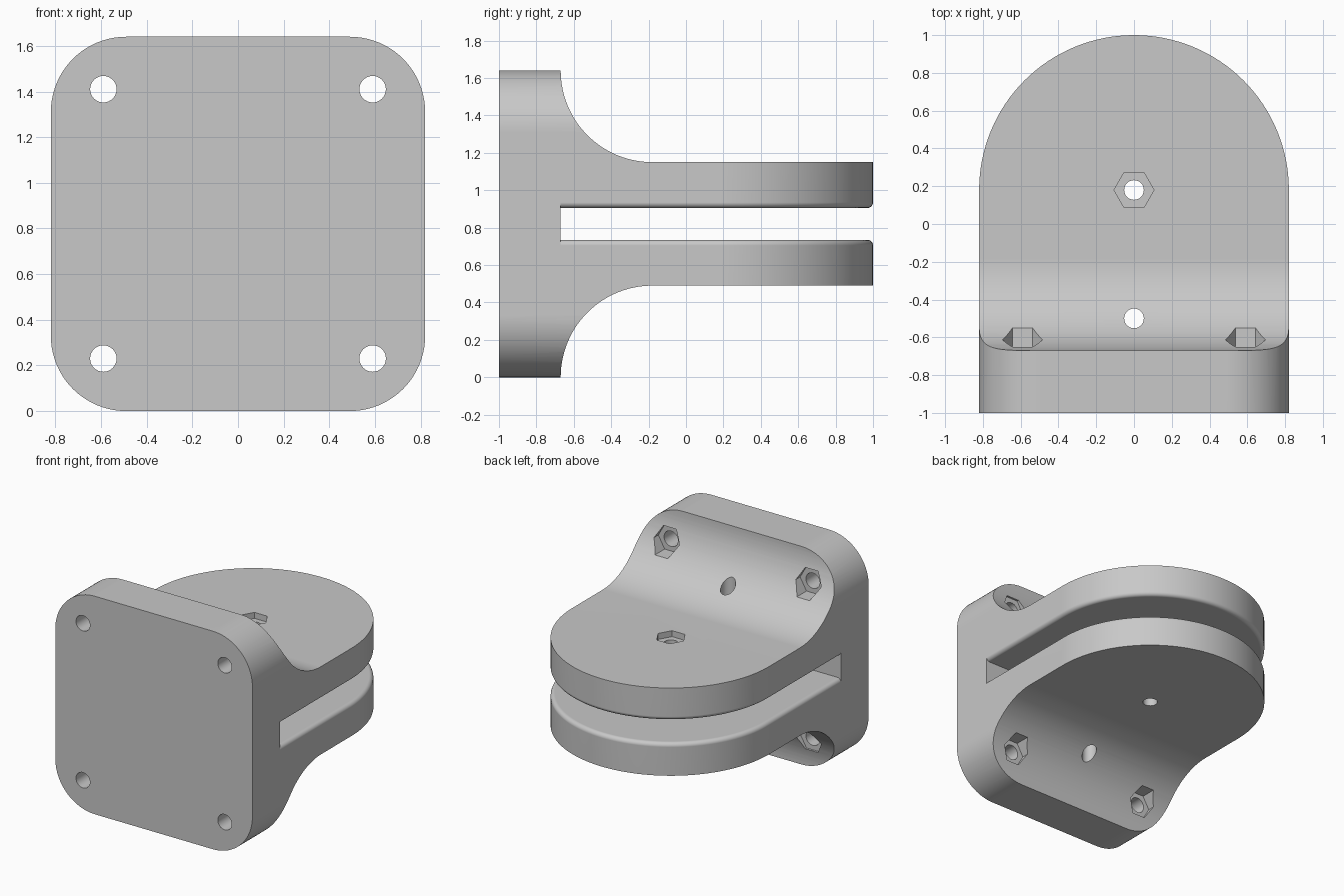
import bpy, bmesh, math
from mathutils import Vector

if "Cube" in bpy.data.objects:
    bpy.data.objects.remove(bpy.data.objects["Cube"], do_unlink=True)

HALF = 0.82          # half width of the mounting plate
MID = 0.82           # height of the symmetry plane
PLATE_BACK = -0.67
ARM = 0.33           # arm outer face, measured from the symmetry plane
SLOT = 0.085         # half height of the slot
LIP = 0.03           # rounding of the slot edges
PIVOT_Y = 0.18

grey = bpy.data.materials.new("light grey")
grey.use_nodes = True
grey.diffuse_color = (0.58, 0.58, 0.58, 1)
grey.node_tree.nodes["Principled BSDF"].inputs["Base Color"].default_value = grey.diffuse_color


def arc(cx, cy, r, start, end, n):
    return [(cx + r * math.cos(math.radians(start + (end - start) * i / n)),
             cy + r * math.sin(math.radians(start + (end - start) * i / n))) for i in range(n + 1)]


def loft(name, rings):
    """Solid skinned through equal-length rings of 3D points."""
    bm = bmesh.new()
    rows = [[bm.verts.new(p) for p in ring] for ring in rings]
    n = len(rows[0])
    for a, b in zip(rows, rows[1:]):
        for i in range(n):
            bm.faces.new((a[i], a[(i + 1) % n], b[(i + 1) % n], b[i]))
    bm.faces.new(rows[0][::-1])
    bm.faces.new(rows[-1])
    bmesh.ops.recalc_face_normals(bm, faces=bm.faces)
    mesh = bpy.data.meshes.new(name)
    bm.to_mesh(mesh)
    bm.free()
    mesh.materials.append(grey)
    obj = bpy.data.objects.new(name, mesh)
    bpy.context.collection.objects.link(obj)
    return obj


def prism(name, outline, axis, lo, hi):
    """Extrude a 2D outline along x, y or z."""
    place = {"x": lambda u, v, w: (w, u, v),
             "y": lambda u, v, w: (u, w, v),
             "z": lambda u, v, w: (u, v, w)}[axis]
    return loft(name, [[place(u, v, w) for u, v in outline] for w in (lo, hi)])


def combine(target, tool, operation):
    mod = target.modifiers.new("cut", "BOOLEAN")
    mod.operation, mod.solver, mod.object = operation, "EXACT", tool
    with bpy.context.temp_override(object=target, active_object=target, selected_objects=[target]):
        bpy.ops.object.modifier_apply(modifier=mod.name)
    bpy.data.objects.remove(tool, do_unlink=True)


def circle(cx, cy, r, n=32):
    return arc(cx, cy, r, 0, 360, n)[:-1]


def tongue(inset, back):
    """Straight sides with a round end."""
    r = HALF - inset
    return [(-r, back), (r, back)] + arc(0, PIVOT_Y, r, 0, 180, 64)


# Side profile: plate, two concave fillets and the arm block
R = MID - ARM
fy = PLATE_BACK + R
profile = [(-1, 0)] + arc(fy, 0, R, 180, 90, 28)
profile += [(1.1, MID - ARM), (1.1, MID + ARM)]
profile += arc(fy, 2 * MID, R, 270, 180, 28) + [(-1, 2 * MID)]
bracket = prism("clevis_bracket", profile, "x", -0.95, 0.95)

# Rounded square seen from the front
c, cr = 0.49, HALF - 0.49
square = []
for sx, sz, a in ((1, 1, 0), (-1, 1, 90), (-1, -1, 180), (1, -1, 270)):
    square += arc(sx * c, MID + sz * c, cr, a, a + 90, 20)
combine(bracket, prism("square_limit", square, "y", -1.2, 1.2), "INTERSECT")

# Round-ended tongue seen from above
combine(bracket, prism("tongue_limit", tongue(0, -1.3), "z", -0.2, 1.9), "INTERSECT")

# Slot between the arms, with rounded lips left standing
box = [(-1, PLATE_BACK), (1, PLATE_BACK), (1, 1.2), (-1, 1.2)]
slot = prism("slot_cutter", box, "z", MID - SLOT - LIP, MID + SLOT + LIP)
for s in (-1, 1):
    levels = [(0, LIP * 2)]
    for i in range(7):
        t = math.radians(15 * i)
        levels.append((LIP * (1 - math.cos(t)), LIP * (1 - math.sin(t))))
    rings = [[(x, y, MID + s * (SLOT + h)) for x, y in tongue(inset, -0.9)] for inset, h in levels]
    combine(slot, loft("lip", rings), "DIFFERENCE")
combine(bracket, slot, "DIFFERENCE")

# Corner screw holes with hexagonal nut pockets in the fillets
for sx in (-1, 1):
    for sz in (-1, 1):
        x, z = sx * 0.59, MID + sz * 0.59
        combine(bracket, prism("screw_hole", circle(x, z, 0.058), "y", -1.2, -0.4), "DIFFERENCE")
        combine(bracket, prism("nut_pocket", circle(x, z, 0.106, 6), "y", -0.665, -0.4), "DIFFERENCE")

# Vertical holes, and the nut pocket on the upper arm
for y in (PIVOT_Y, -0.5):
    combine(bracket, prism("pin_hole", circle(0, y, 0.052), "z", -0.2, 1.9), "DIFFERENCE")
combine(bracket, prism("pin_pocket", circle(0, PIVOT_Y, 0.106, 6), "z", MID + ARM - 0.045, 1.5), "DIFFERENCE")

# Smooth curved walls, keep hard edges crisp
bpy.ops.object.select_all(action="DESELECT")
bracket.select_set(True)
bpy.context.view_layer.objects.active = bracket
bpy.ops.object.shade_smooth_by_angle(angle=math.radians(25))
weighted = bracket.modifiers.new("weighted_normals", "WEIGHTED_NORMAL")
weighted.keep_sharp = True
